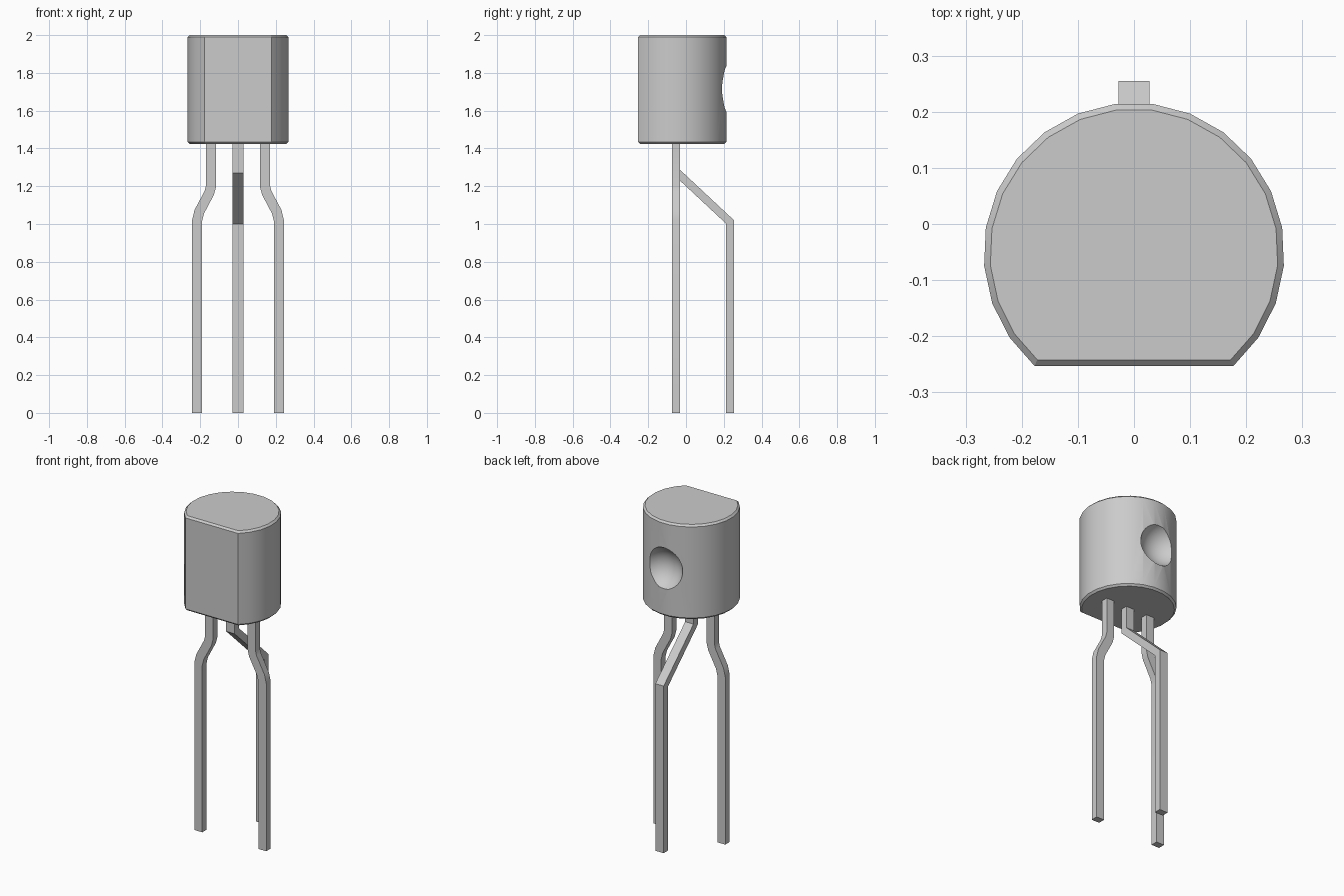
import bpy, bmesh, math
from mathutils import Vector

cube = bpy.data.objects.get("Cube")
if cube:
    bpy.data.objects.remove(cube, do_unlink=True)

GREY = (0.6, 0.6, 0.6, 1)
mat = bpy.data.materials.new("plain grey")
mat.use_nodes = True
mat.diffuse_color = GREY
mat.node_tree.nodes["Principled BSDF"].inputs["Base Color"].default_value = GREY


def finish(name, bm):
    """Turn a bmesh into a named grey object."""
    bmesh.ops.recalc_face_normals(bm, faces=bm.faces)
    mesh = bpy.data.meshes.new(name)
    bm.to_mesh(mesh)
    bm.free()
    mesh.materials.append(mat)
    obj = bpy.data.objects.new(name, mesh)
    bpy.context.collection.objects.link(obj)
    return obj


def select(obj):
    bpy.ops.object.select_all(action='DESELECT')
    obj.select_set(True)
    bpy.context.view_layer.objects.active = obj


def smooth(obj):
    select(obj)
    bpy.ops.object.shade_smooth_by_angle(angle=math.radians(30))


def extrude(bm, points, direction):
    """Extrude a closed polygon into a solid."""
    face = bm.faces.new([bm.verts.new(p) for p in points])
    moved = bmesh.ops.extrude_face_region(bm, geom=[face])["geom"]
    verts = [v for v in moved if isinstance(v, bmesh.types.BMVert)]
    bmesh.ops.translate(bm, verts=verts, vec=direction)


# Body: round case with a flat front and chamfered rims
RADIUS, CENTRE_Y, BOTTOM, TOP = 0.268, -0.052, 1.423, 2.0
SEGMENTS, FLAT_ANGLE = 19, math.radians(-48.6)
step = (math.pi - 2 * FLAT_ANGLE) / SEGMENTS
outline = []
for i in range(SEGMENTS + 1):
    a = FLAT_ANGLE + i * step
    outline.append((RADIUS * math.cos(a), CENTRE_Y + RADIUS * math.sin(a), BOTTOM))
bm = bmesh.new()
extrude(bm, outline, (0, 0, TOP - BOTTOM))
rims = [e for e in bm.edges if abs(e.verts[0].co.z - e.verts[1].co.z) < 0.001]
bmesh.ops.bevel(bm, geom=rims, offset=0.011, segments=1, affect='EDGES')
body = finish("body", bm)

# Round dimple in the back of the case
bm = bmesh.new()
bmesh.ops.create_uvsphere(bm, u_segments=32, v_segments=20, radius=0.137)
bmesh.ops.translate(bm, verts=bm.verts, vec=(0, 0.27, 1.715))
cutter = finish("dimple_cutter", bm)
cutter.hide_render = True
cut = body.modifiers.new("dimple", 'BOOLEAN')
cut.operation, cut.solver, cut.object = 'DIFFERENCE', 'EXACT', cutter
select(body)
bpy.ops.object.modifier_apply(modifier=cut.name)
bpy.data.objects.remove(cutter, do_unlink=True)
smooth(body)


def leg(name, path, thickness, depth, place, direction):
    """Bent flat strip: mitred outline around a path, extruded to its depth."""
    pts = [Vector(p) for p in path]
    dirs = [(b - a).normalized() for a, b in zip(pts, pts[1:])]
    left, right = [], []
    for i, p in enumerate(pts):
        d0, d1 = dirs[max(i - 1, 0)], dirs[min(i, len(dirs) - 1)]
        n0, n1 = Vector((-d0.y, d0.x)), Vector((-d1.y, d1.x))
        mitre = (n0 + n1) / (1 + n0.dot(n1)) * thickness / 2
        left.append(p + mitre)
        right.append(p - mitre)
    bm = bmesh.new()
    extrude(bm, [place(q) for q in left + right[::-1]], Vector(direction) * depth)
    smooth(finish(name, bm))


WIDE, THIN, LEG_Y = 0.056, 0.042, -0.053

# Outer legs, splayed sideways
side_path = [(0.143, 1.45), (0.143, 1.2), (0.152, 1.165), (0.205, 1.065), (0.216, 1.02), (0.216, 0)]
for name, s in (("left_leg", 1), ("right_leg", -1)):
    leg(name, side_path, 0.053, THIN,
        lambda q, s=s: (s * q.x, LEG_Y - THIN / 2, q.y), (0, 1, 0))

# Middle leg, bent to the back
leg("middle_leg", [(LEG_Y, 1.45), (LEG_Y, 1.278), (0.234, 1.01), (0.234, 0)], THIN, WIDE,
    lambda q: (-WIDE / 2, q.x, q.y), (1, 0, 0))
